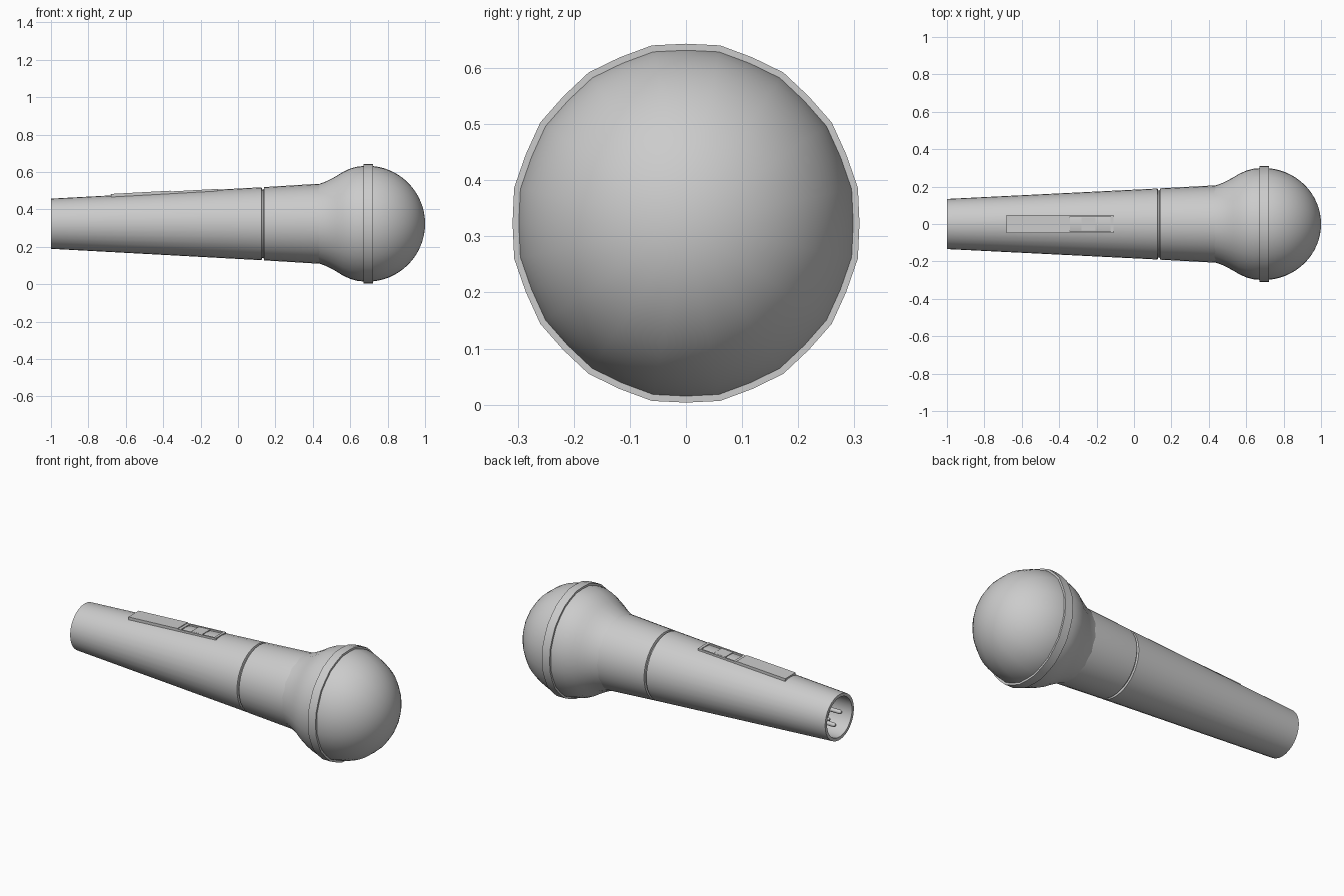
import bpy, bmesh, math
from mathutils import Matrix, Vector

if "Cube" in bpy.data.objects:
    bpy.data.objects.remove(bpy.data.objects["Cube"])

ZC = 0.3235                       # height of the long axis
SLOPE = (0.195 - 0.134) / 1.13    # handle taper


def finish(bm, name, angle=30):
    bmesh.ops.recalc_face_normals(bm, faces=bm.faces)
    me = bpy.data.meshes.new(name)
    bm.to_mesh(me)
    bm.free()
    ob = bpy.data.objects.new(name, me)
    bpy.context.collection.objects.link(ob)
    bpy.ops.object.select_all(action='DESELECT')
    ob.select_set(True)
    bpy.context.view_layer.objects.active = ob
    bpy.ops.object.shade_smooth_by_angle(angle=math.radians(angle))
    return ob


def lathe(name, profile, facet=1.0, closed=False, sides=32, y0=0.0, z0=ZC, oval=True):
    """Spin (x, radius) points round the x axis; the section gets slightly oval to the head."""
    bm = bmesh.new()
    rings = []
    for x, r in profile:
        if r == 0:
            rings.append([bm.verts.new((x, y0, z0))])
            continue
        sy = 1 - 0.033 * min(1, max(0, (x + 1) / 1.4)) if oval else 1
        ring = []
        for i in range(sides):
            a = 2 * math.pi * i / sides
            k = r * (1 if i % 2 else facet)
            ring.append(bm.verts.new((x, y0 + k * sy * math.sin(a), z0 + k * math.cos(a))))
        rings.append(ring)
    pairs = list(zip(rings, rings[1:]))
    if closed:
        pairs.append((rings[-1], rings[0]))
    for a, b in pairs:
        for i in range(sides):
            j = (i + 1) % sides
            if len(a) == 1:
                bm.faces.new((a[0], b[i], b[j]))
            elif len(b) == 1:
                bm.faces.new((a[i], a[j], b[0]))
            else:
                bm.faces.new((a[i], a[j], b[j], b[i]))
    return finish(bm, name)


def plate(name, x0, x1, y0, y1, lift, depth=0.03):
    """Box lying along the tapered top of the handle, rising 'lift' above it."""
    bm = bmesh.new()
    bmesh.ops.create_cube(bm, size=1)
    xm = (x0 + x1) / 2
    top = ZC + 0.134 + SLOPE * (xm + 1) + lift
    size = Matrix.Diagonal((x1 - x0, y1 - y0, depth, 1))
    tilt = Matrix.Rotation(-math.atan(SLOPE), 4, 'Y')
    place = Matrix.Translation(Vector((xm, (y0 + y1) / 2, top - depth / 2)))
    bm.transform(place @ tilt @ size)
    return finish(bm, name)


# Handle with open socket at the tail and a thin groove near the neck
lathe("handle", [(-0.86, 0), (-0.86, 0.118), (-1.0, 0.116), (-1.0, 0.134),
                 (0.126, 0.195), (0.129, 0.183), (0.137, 0.183), (0.14, 0.196),
                 (0.42, 0.213), (0.44, 0.213), (0.44, 0)])

# Connector pins inside the socket
for n, (y, z) in enumerate([(-0.055, 0.0), (0.055, 0.0), (0.0, -0.055)]):
    lathe(f"connector_pin_{n + 1}",
          [(-0.85, 0), (-0.85, 0.012), (-0.965, 0.012), (-0.975, 0.007), (-0.975, 0)],
          sides=12, y0=y, z0=ZC + z, oval=False)

# Grille head: flared neck, then a ball
head = [(0.42, 0.21), (0.435, 0.215), (0.47, 0.228), (0.50, 0.243),
        (0.53, 0.260), (0.56, 0.279), (0.60, 0.298), (0.64, 0.309)]
head += [(0.69 + 0.31 * math.sin(t), 0.313 * math.cos(t))
         for t in (math.pi / 2 * i / 16 for i in range(16))]
head.append((1.0, 0))
lathe("grille_head", head, facet=0.99)

# Band round the middle of the head
lathe("grille_band", [(0.672, 0.29), (0.672, 0.323), (0.722, 0.323), (0.722, 0.29)],
      facet=0.99, closed=True)

# Switch: cover plate, frame rails and slider
plate("switch_cover", -0.68, -0.36, -0.048, 0.048, 0.008)
for s, side in ((-1, "front"), (1, "back")):
    a, b = sorted((s * 0.039, s * 0.048))
    plate(f"switch_rail_{side}", -0.36, -0.11, a, b, 0.004)
plate("switch_frame_tail", -0.36, -0.342, -0.048, 0.048, 0.004)
plate("switch_frame_nose", -0.126, -0.11, -0.048, 0.048, 0.004)
plate("switch_slider", -0.28, -0.205, -0.036, 0.036, 0.003)
